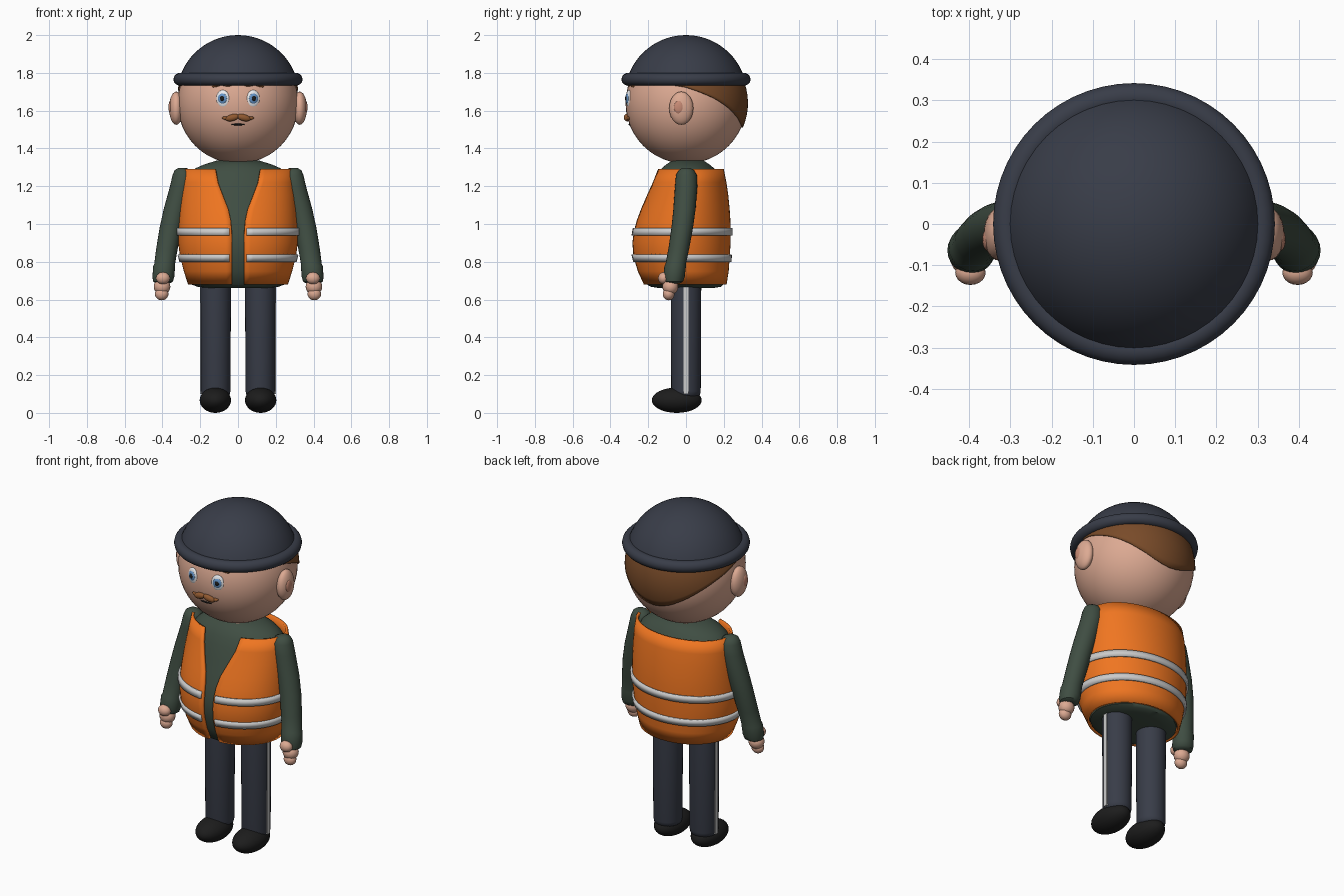
import bpy, bmesh
from math import sin, cos, pi, asin, sqrt, atan2, radians
from mathutils import Vector

if "Cube" in bpy.data.objects:
    bpy.data.objects.remove(bpy.data.objects["Cube"])


def material(name, rgb):
    m = bpy.data.materials.new(name)
    m.diffuse_color = (*rgb, 1)
    m.use_nodes = True
    m.node_tree.nodes["Principled BSDF"].inputs["Base Color"].default_value = m.diffuse_color
    return m


SKIN = material("skin", (0.72, 0.40, 0.29))
INNER = material("inner_ear_skin", (0.58, 0.26, 0.18))
NAVY = material("navy", (0.04, 0.046, 0.065))
GREEN = material("green", (0.05, 0.075, 0.055))
ORANGE = material("orange", (0.87, 0.18, 0.015))
SILVER = material("silver", (0.58, 0.58, 0.60))
BROWN = material("brown", (0.19, 0.07, 0.022))
TACHE = material("light_brown", (0.28, 0.10, 0.03))
BLACK = material("black", (0.012, 0.012, 0.012))
WHITE = material("white", (0.85, 0.87, 0.9))
BLUE = material("blue", (0.13, 0.30, 0.58))


def finish(ob, name, mat, angle=40):
    ob.name = name
    ob.data.materials.append(mat)
    bpy.ops.object.select_all(action='DESELECT')
    ob.select_set(True)
    bpy.context.view_layer.objects.active = ob
    bpy.ops.object.shade_smooth_by_angle(angle=radians(angle))
    return ob


def blob(name, loc, size, mat, rot=(0, 0, 0), seg=32):
    bpy.ops.mesh.primitive_uv_sphere_add(segments=seg, ring_count=seg // 2, location=loc, rotation=rot)
    ob = bpy.context.object
    ob.scale = size
    return finish(ob, name, mat)


def grid(name, rows, mat, closed=True, thick=0):
    """Skin rows of points; closed rows get caps, open rows get thickness."""
    bm = bmesh.new()
    vs = [[bm.verts.new(p) for p in r] for r in rows]
    n = len(vs[0])
    for lo, hi in zip(vs, vs[1:]):
        for j in range(n if closed else n - 1):
            k = (j + 1) % n
            bm.faces.new((lo[j], lo[k], hi[k], hi[j]))
    if closed:
        bm.faces.new(vs[0][::-1])
        bm.faces.new(vs[-1])
    me = bpy.data.meshes.new(name)
    bm.to_mesh(me)
    bm.free()
    ob = bpy.data.objects.new(name, me)
    bpy.context.collection.objects.link(ob)
    finish(ob, name, mat)
    if thick:
        mod = ob.modifiers.new("thickness", 'SOLIDIFY')
        mod.thickness, mod.offset = thick, -1
    return ob


def loft(name, sections, mat, seg=32):
    """Sections: centre x, centre y, z, radius x, radius y."""
    grid(name, [[(cx + rx * sin(2 * pi * j / seg), cy - ry * cos(2 * pi * j / seg), z)
                 for j in range(seg)] for cx, cy, z, rx, ry in sections], mat)


def lerp(table, t):
    """Piecewise linear lookup of tuples keyed by their first value."""
    t = min(max(t, table[0][0]), table[-1][0])
    for a, b in zip(table, table[1:]):
        if t <= b[0]:
            f = (t - a[0]) / (b[0] - a[0])
            return [p + (q - p) * f for p, q in zip(a[1:], b[1:])]


# Vest: height, half width, front y, back y, half of the front gap
VEST = [(0.68, 0.265, -0.225, 0.215, 0.033), (0.75, 0.287, -0.257, 0.226, 0.033),
        (0.83, 0.308, -0.28, 0.232, 0.033), (0.90, 0.317, -0.285, 0.236, 0.033),
        (0.96, 0.318, -0.278, 0.236, 0.034), (1.02, 0.316, -0.262, 0.235, 0.039),
        (1.08, 0.313, -0.241, 0.231, 0.052), (1.15, 0.307, -0.215, 0.224, 0.08),
        (1.22, 0.299, -0.189, 0.214, 0.107), (1.29, 0.288, -0.165, 0.20, 0.12)]


def wrap(name, heights, mat, grow=0, gap=None, thick=0.014, seg=56):
    rows = []
    for z in heights:
        a, yf, yb, g = lerp(VEST, z)
        a, b, c = a + grow, (yb - yf) / 2 + grow, (yf + yb) / 2
        t0 = asin((gap or g) / a)
        ts = [t0 + (2 * pi - 2 * t0) * j / seg for j in range(seg + 1)]
        rows.append([(a * sin(t), c - b * cos(t), z) for t in ts])
    grid(name, rows, mat, False, thick)


wrap("vest", [r[0] for r in VEST], ORANGE)
wrap("upper_reflective_band", (0.94, 0.978), SILVER, 0.011, 0.046)
wrap("lower_reflective_band", (0.80, 0.837), SILVER, 0.011, 0.046)

# Sweater body under the vest, with rounded hem and neck
body = [(0, 0, 0.66, 0.16, 0.14), (0, 0, 0.668, 0.215, 0.187)]
for z, a, yf, yb, g in VEST[:-1]:
    body.append((0, (yf + yb) / 2, z, a - 0.018, (yb - yf) / 2 - 0.018))
body += [(0, 0.01, 1.265, 0.26, 0.158), (0, 0.01, 1.295, 0.225, 0.138),
         (0, 0.01, 1.315, 0.18, 0.115), (0, 0.01, 1.335, 0.115, 0.085)]
loft("sweater_body", body, GREEN, 48)

# Head, hat
HC, HR = Vector((0, 0, 1.64)), 0.32
blob("head", HC, (HR, HR, HR), SKIN, seg=48)
dome = []
for i in range(15):
    e = 0.23 + (pi / 2 - 0.25) * i / 14
    dome.append((0, 0, 1.675 + 0.325 * sin(e), 0.325 * cos(e), 0.325 * cos(e)))
loft("hat_dome", dome, NAVY, 48)
bpy.ops.mesh.primitive_torus_add(major_radius=0.309, minor_radius=0.033, major_segments=56,
                                 minor_segments=14, location=(0, 0, 1.766))
finish(bpy.context.object, "hat_brim", NAVY)

# Hair shell around the back of the head
EDGE = [(-38, 1.75), (-15, 1.738), (0, 1.725), (13, 1.70), (28, 1.665), (42, 1.622),
        (56, 1.575), (70, 1.535), (80, 1.517), (90, 1.51)]
rows = []
for i in range(9):
    row = []
    for j in range(57):
        deg = -38 + 256 * j / 56
        low = lerp(EDGE, min(deg, 180 - deg))[0]
        z = low + (1.785 - low) * i / 8
        r = sqrt(0.328 ** 2 - (z - HC.z) ** 2)
        row.append((r * cos(radians(deg)), r * sin(radians(deg)), z))
    rows.append(row)
grid("hair", rows, BROWN, False, 0.014)


def on_face(x, z, r):
    """Point on the front of the head at radius r, and its turn about z."""
    y = sqrt(HR ** 2 - x * x - (z - HC.z) ** 2)
    return HC + Vector((x, -y, z - HC.z)).normalized() * r, atan2(x, y)


for s, side in ((-1, "left"), (1, "right")):
    # Eyes
    for part, r, size, mat in (("eye_white", 0.314, (0.036, 0.013, 0.046), WHITE),
                               ("iris", 0.322, (0.025, 0.009, 0.028), BLUE),
                               ("pupil", 0.328, (0.012, 0.006, 0.014), BLACK)):
        p, turn = on_face(s * 0.082, 1.664, r)
        blob(f"{side}_{part}", p, size, mat, (0, 0, turn), 20)
    # Brows, two short strokes each
    for x, z, tilt in ((0.065, 1.738, -0.15), (0.11, 1.736, 0.3)):
        p, turn = on_face(s * x, z, 0.32)
        blob(f"{side}_eyebrow", p, (0.032, 0.01, 0.009), TACHE, (0, s * tilt, turn), 16)
    # Moustache halves
    p, turn = on_face(s * 0.03, 1.564, 0.324)
    blob(f"{side}_moustache", p, (0.037, 0.016, 0.018), TACHE, (0, s * 0.25, turn), 20)
    p, turn = on_face(s * 0.06, 1.559, 0.322)
    blob(f"{side}_moustache_tip", p, (0.025, 0.011, 0.010), TACHE, (0, -s * 0.2, turn), 16)
    # Ears
    blob(f"{side}_ear", (s * 0.327, -0.025, 1.613), (0.038, 0.064, 0.088), SKIN, seg=24)
    blob(f"{side}_inner_ear", (s * 0.358, -0.038, 1.618), (0.010, 0.026, 0.035), INNER, seg=20)
    # Sleeves with cuffs
    arm = [(0.295, 0.002, 1.297, 0.02, 0.02), (0.293, 0.002, 1.285, 0.042, 0.04),
           (0.29, 0.002, 1.26, 0.056, 0.055), (0.30, 0.001, 1.20, 0.06, 0.059),
           (0.332, -0.008, 1.08, 0.061, 0.059), (0.356, -0.02, 0.98, 0.059, 0.057),
           (0.376, -0.038, 0.87, 0.057, 0.055), (0.388, -0.054, 0.79, 0.055, 0.054),
           (0.391, -0.057, 0.778, 0.058, 0.057), (0.395, -0.064, 0.72, 0.058, 0.057),
           (0.397, -0.066, 0.695, 0.052, 0.05), (0.397, -0.067, 0.685, 0.036, 0.034)]
    loft(f"{side}_sleeve", [(s * x, y, z, a, b) for x, y, z, a, b in arm], GREEN, 24)
    # Hands
    blob(f"{side}_palm", (s * 0.402, -0.083, 0.668), (0.044, 0.042, 0.042), SKIN, seg=20)
    blob(f"{side}_fingers", (s * 0.404, -0.092, 0.63), (0.036, 0.031, 0.034), SKIN, seg=20)
    blob(f"{side}_thumb", (s * 0.397, -0.118, 0.713), (0.037, 0.03, 0.032), SKIN, seg=20)
    # Trouser legs, side stripes and shoes
    leg = [(0.085, 0.062), (0.095, 0.074), (0.115, 0.078), (0.70, 0.081), (0.76, 0.081)]
    loft(f"{side}_trouser_leg", [(s * 0.118, 0, z, r, r) for z, r in leg], NAVY)
    bpy.ops.mesh.primitive_cube_add(size=1, location=(s * 0.195, 0, 0.40))
    bpy.context.object.scale = (0.014, 0.024, 0.60)
    finish(bpy.context.object, f"{side}_trouser_stripe", SILVER)
    blob(f"{side}_shoe", (s * 0.12, -0.049, 0.067), (0.083, 0.132, 0.067), BLACK)

# Mouth
p, turn = on_face(0, 1.526, 0.318)
blob("mouth", p, (0.036, 0.008, 0.005), BLACK, seg=16)
